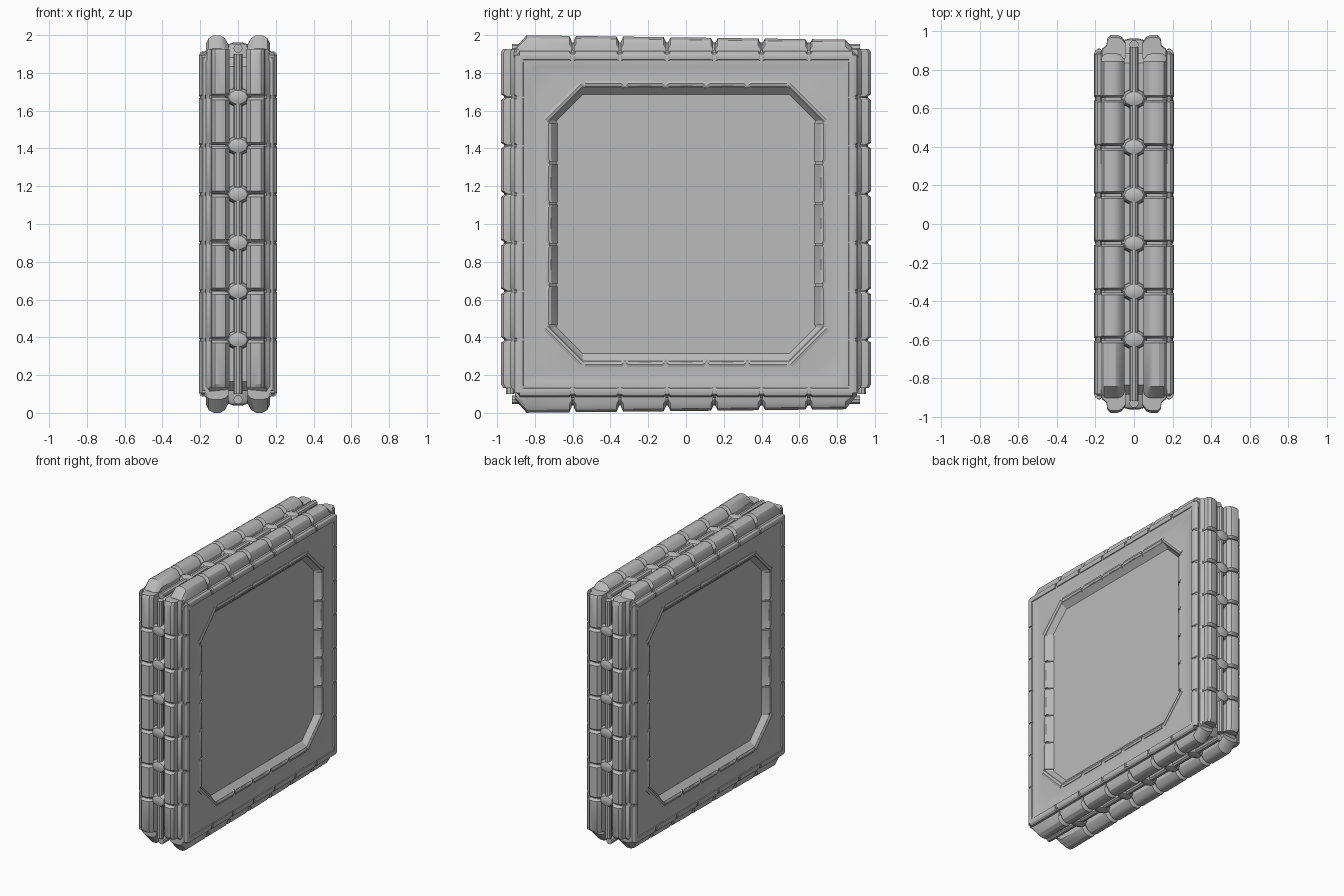
import bpy
import bmesh
from math import sqrt, cos, sin, pi

if "Cube" in bpy.data.objects:
    bpy.data.objects.remove(bpy.data.objects["Cube"], do_unlink=True)

stone = bpy.data.materials.new("stone_grey")
stone.use_nodes = True
GREY = (0.5, 0.5, 0.5, 1)
stone.diffuse_color = GREY
stone.node_tree.nodes["Principled BSDF"].inputs["Base Color"].default_value = GREY

# Edge directions in the y-z plane: (outward, along)
FRONT, BACK = ((-1, 0), (0, 1)), ((1, 0), (0, 1))
TOP, BOTTOM = ((0, 1), (1, 0)), ((0, -1), (1, 0))
R = sqrt(0.5)
DIAGONALS = [((a * R, b * R), (-b * R, a * R)) for a in (-1, 1) for b in (-1, 1)]


def place(edge, x, u, v):
    out, along = edge
    return (x, out[0] * v + along[0] * u, 1 + out[1] * v + along[1] * u)


def finish(name, bm, angle=30):
    bmesh.ops.recalc_face_normals(bm, faces=bm.faces)
    mesh = bpy.data.meshes.new(name)
    bm.to_mesh(mesh)
    bm.free()
    mesh.materials.append(stone)
    ob = bpy.data.objects.new(name, mesh)
    bpy.context.collection.objects.link(ob)
    bpy.ops.object.select_all(action="DESELECT")
    ob.select_set(True)
    bpy.context.view_layer.objects.active = ob
    bpy.ops.object.shade_smooth_by_angle(angle=angle * pi / 180)
    return ob


def loft(bm, loops):
    """Skin a list of point loops and cap both ends."""
    rings = [[bm.verts.new(p) for p in loop] for loop in loops]
    n = len(rings[0])
    for a, b in zip(rings, rings[1:]):
        for i in range(n):
            j = (i + 1) % n
            bm.faces.new((a[i], a[j], b[j], b[i]))
    bm.faces.new(rings[0])
    bm.faces.new(rings[-1])


def blocks(bm, edge, profile, cuts, gap=0.004, drop=0.018, soft=0.018,
           end_drop=0.0, end_soft=0.02, tilt=0.0):
    """A row of blocks with worn ends, on both faces of the slab."""
    low = min(v for x, v in profile)
    span = max(v for x, v in profile) - low
    for i, (a, b) in enumerate(zip(cuts, cuts[1:])):
        d0, s0 = (end_drop, end_soft) if i == 0 else (drop, soft)
        d1, s1 = (end_drop, end_soft) if i == len(cuts) - 2 else (drop, soft)
        a, b = a + gap, b - gap
        stations = [(a, d0), (a + s0, 0), (b - s1, 0), (b, d1)]
        for s in (-1, 1):
            loft(bm, [[place(edge, s * x, u,
                             v - (d + tilt * (u + 0.9) / 1.8) * (v - low) / span)
                       for x, v in profile] for u, d in stations])


def knobs(bm, edge, cuts, top):
    """Links that bridge the groove at every joint."""
    for u in cuts[1:-1]:
        loops = []
        for v, r in ((0.86, 0.07), (top - 0.03, 0.066), (top - 0.008, 0.05), (top, 0.025)):
            loops.append([place(edge, r * cos(k * pi / 5), u + 0.75 * r * sin(k * pi / 5), v)
                          for k in range(10)])
        loft(bm, loops)


def bead(bm, edge, a, b, v):
    """Thin rod lying along the bottom of the groove."""
    loft(bm, [[place(edge, 0.024 * cos(k * pi / 5), u, v + 0.024 * sin(k * pi / 5))
               for k in range(10)] for u in (a, b)])


def octagon(h, c, x):
    pts = [(h, h - c), (h - c, h), (c - h, h), (-h, h - c),
           (-h, c - h), (c - h, -h), (h - c, -h), (h, c - h)]
    return [(x, y, z + 1) for y, z in pts]


# Slab body: grooved edge, raised border, dished frame and sunken panel
half = [(0.885, 0.05, 0.05), (0.915, 0.05, 0.055), (0.92, 0.05, 0.15),
        (0.9, 0.04, 0.17), (0.91, 0.03, 0.176), (0.91, 0.03, 0.186),
        (0.9, 0.02, 0.196), (0.875, 0.02, 0.2), (0.83, 0.03, 0.187),
        (0.78, 0.1, 0.187), (0.74, 0.19, 0.196), (0.725, 0.18, 0.194),
        (0.685, 0.12, 0.155)]
bm = bmesh.new()
loft(bm, [octagon(h, c, -x) for h, c, x in reversed(half)]
     + [octagon(h, c, x) for h, c, x in half])
finish("slab_body", bm, 25)

# Joint positions along upright and level edges
upright = [-0.87 + 0.257 * k for k in range(8)]
level = [-0.91] + [-0.6 + 0.25 * k for k in range(6)] + [0.91]

# Block rails around the rim
side_profile = [(0.045, 0.86), (0.045, 0.945), (0.065, 0.973), (0.085, 0.98),
                (0.122, 0.98), (0.138, 0.965), (0.143, 0.93), (0.165, 0.91),
                (0.165, 0.86)]
level_profile = [(0.05, 0.86), (0.05, 0.95), (0.07, 0.985), (0.095, 1.0),
                 (0.13, 1.0), (0.155, 0.985), (0.17, 0.955), (0.172, 0.86)]
for name, edge in (("front_rail", FRONT), ("back_rail", BACK)):
    bm = bmesh.new()
    blocks(bm, edge, side_profile, upright, gap=0.002, drop=0.02, soft=0.014,
           end_drop=0.012)
    knobs(bm, edge, upright, 0.963)
    bead(bm, edge, -0.9, 0.9, 0.93)
    finish(name, bm)
for name, edge, tilt in (("top_rail", TOP, 0.025), ("bottom_rail", BOTTOM, 0.02)):
    bm = bmesh.new()
    blocks(bm, edge, level_profile, level, gap=0.006, drop=0.025, soft=0.012,
           end_drop=0.07, end_soft=0.06, tilt=tilt)
    knobs(bm, edge, level, 0.96)
    bead(bm, edge, -0.92, 0.92, 0.93)
    finish(name, bm)

# Segmented bead around each face
bead_profile = [(0.17, 0.912), (0.19, 0.915), (0.202, 0.905), (0.207, 0.89),
                (0.203, 0.87), (0.185, 0.86), (0.17, 0.86)]
bm = bmesh.new()
face_level = [-0.89] + level[1:-1] + [0.89]
for edge in (TOP, BOTTOM):
    blocks(bm, edge, bead_profile, face_level, gap=0.008, drop=0.01, soft=0.008)
for edge in (FRONT, BACK):
    blocks(bm, edge, [(x, v - 0.006) for x, v in bead_profile], [-0.9] + upright[1:-1] + [0.9],
           gap=0.004, drop=0.006, soft=0.006)
finish("face_bead", bm)

# Segmented lip around the sunken panel
lip_profile = [(0.15, 0.685), (0.16, 0.692), (0.198, 0.722), (0.202, 0.735),
               (0.197, 0.75), (0.17, 0.75)]
bm = bmesh.new()
lip_cuts = [-0.54 + 0.216 * k for k in range(6)]
for edge in (TOP, BOTTOM, FRONT, BACK):
    shift = 0.008 if edge in (TOP, BOTTOM) else -0.008
    blocks(bm, edge, [(x, v + shift) for x, v in lip_profile], lip_cuts,
           gap=0.006, drop=0.012, soft=0.012)
for edge in DIAGONALS:
    blocks(bm, edge, [(x, v + 0.182) for x, v in lip_profile], [-0.135, 0.135], gap=0)
finish("panel_lip", bm)
